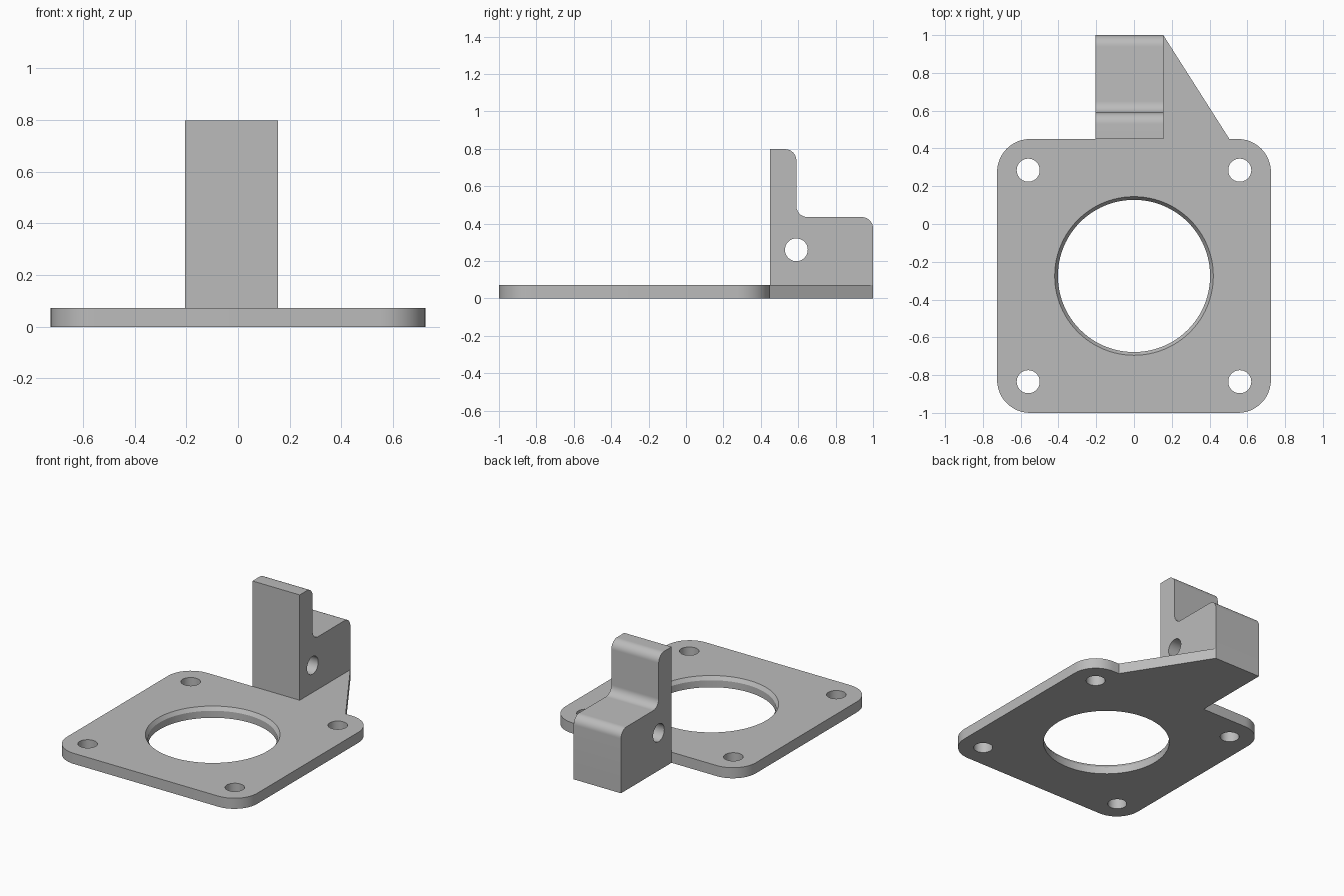
import bpy, bmesh, math
from mathutils import Vector, Matrix

cube = bpy.data.objects.get("Cube")
if cube:
    bpy.data.objects.remove(cube, do_unlink=True)

grey = bpy.data.materials.new("plain grey")
grey.use_nodes = True
colour = (0.5, 0.5, 0.5, 1)
grey.diffuse_color = colour
grey.node_tree.nodes["Principled BSDF"].inputs["Base Color"].default_value = colour

THICK = 0.073
MID_Y = -0.275
LEFT, RIGHT = -0.205, 0.155
BACK = 0.45


def rounded(corners, steps=12):
    """Outline from (u, v, radius) corners, each replaced by an arc."""
    pts = []
    for i, (u, v, r) in enumerate(corners):
        p = Vector((u, v))
        if r == 0:
            pts.append(p)
            continue
        a = (Vector(corners[i - 1][:2]) - p).normalized()
        b = (Vector(corners[(i + 1) % len(corners)][:2]) - p).normalized()
        half = a.angle(b) / 2
        centre = p + (a + b).normalized() * r / math.sin(half)
        start = p + a * r / math.tan(half) - centre
        end = p + b * r / math.tan(half) - centre
        turn = math.atan2(start.x * end.y - start.y * end.x, start.dot(end))
        for k in range(steps + 1):
            pts.append(centre + Matrix.Rotation(turn * k / steps, 2) @ start)
    return pts


def loft(name, rings):
    """Closed solid through matching rings of 3D points."""
    bm = bmesh.new()
    loops = [[bm.verts.new(p) for p in ring] for ring in rings]
    for lo, hi in zip(loops, loops[1:]):
        for i in range(len(lo)):
            bm.faces.new((lo[i - 1], lo[i], hi[i], hi[i - 1]))
    bm.faces.new(loops[0])
    bm.faces.new(loops[-1])
    bmesh.ops.recalc_face_normals(bm, faces=bm.faces)
    mesh = bpy.data.meshes.new(name)
    bm.to_mesh(mesh)
    bm.free()
    mesh.materials.append(grey)
    obj = bpy.data.objects.new(name, mesh)
    bpy.context.collection.objects.link(obj)
    return obj


def circle(r, n):
    return [(r * math.cos(math.tau * i / n), r * math.sin(math.tau * i / n)) for i in range(n)]


def combine(target, other, operation):
    """Apply a boolean with another solid, then discard that solid."""
    bpy.context.view_layer.objects.active = target
    mod = target.modifiers.new(operation, "BOOLEAN")
    mod.operation, mod.solver, mod.object = operation, "EXACT", other
    bpy.ops.object.modifier_apply(modifier=mod.name)
    bpy.data.objects.remove(other, do_unlink=True)


# Base plate with the sloping gusset at the back
R = 0.175
outline = rounded([(-0.725, -1, R), (0.725, -1, R), (0.725, BACK, R), (0.505, BACK, 0),
                   (RIGHT, 1, 0), (LEFT, 1, 0), (LEFT, BACK, 0), (-0.725, BACK, R)])
bracket = loft("mounting_bracket", [[(x, y, z) for x, y in outline] for z in (0, THICK)])

# Upright stepped block
F = 0.06
step = rounded([(BACK, 0, 0), (1, 0, 0), (1, 0.435, F), (0.59, 0.435, F),
                (0.59, 0.798, F), (BACK, 0.798, 0)])
block = loft("upright_block", [[(x, y, z) for y, z in step] for x in (LEFT, RIGHT)])
combine(bracket, block, "UNION")

# Large central opening with a chamfered top rim
bore = [(0.403, -0.1), (0.403, THICK - 0.025), (0.42, THICK), (0.42, 0.2)]
cutter = loft("bore_cutter", [[(x, y + MID_Y, z) for x, y in circle(r, 96)] for r, z in bore])
combine(bracket, cutter, "DIFFERENCE")

# Four corner bolt holes
for sx in (-1, 1):
    for sy in (-1, 1):
        cutter = loft("bolt_cutter", [[(x + sx * 0.56, y + MID_Y + sy * 0.56, z)
                                       for x, y in circle(0.061, 40)] for z in (-0.1, 0.2)])
        combine(bracket, cutter, "DIFFERENCE")

# Cross hole through the block
cutter = loft("cross_cutter", [[(x, y + 0.59, z + 0.26) for y, z in circle(0.061, 40)]
                               for x in (-0.4, 0.4)])
combine(bracket, cutter, "DIFFERENCE")

# Smooth the curved walls and keep the edges crisp
bpy.ops.object.select_all(action="DESELECT")
bracket.select_set(True)
bpy.context.view_layer.objects.active = bracket
bpy.ops.object.shade_smooth_by_angle(angle=math.radians(25))
